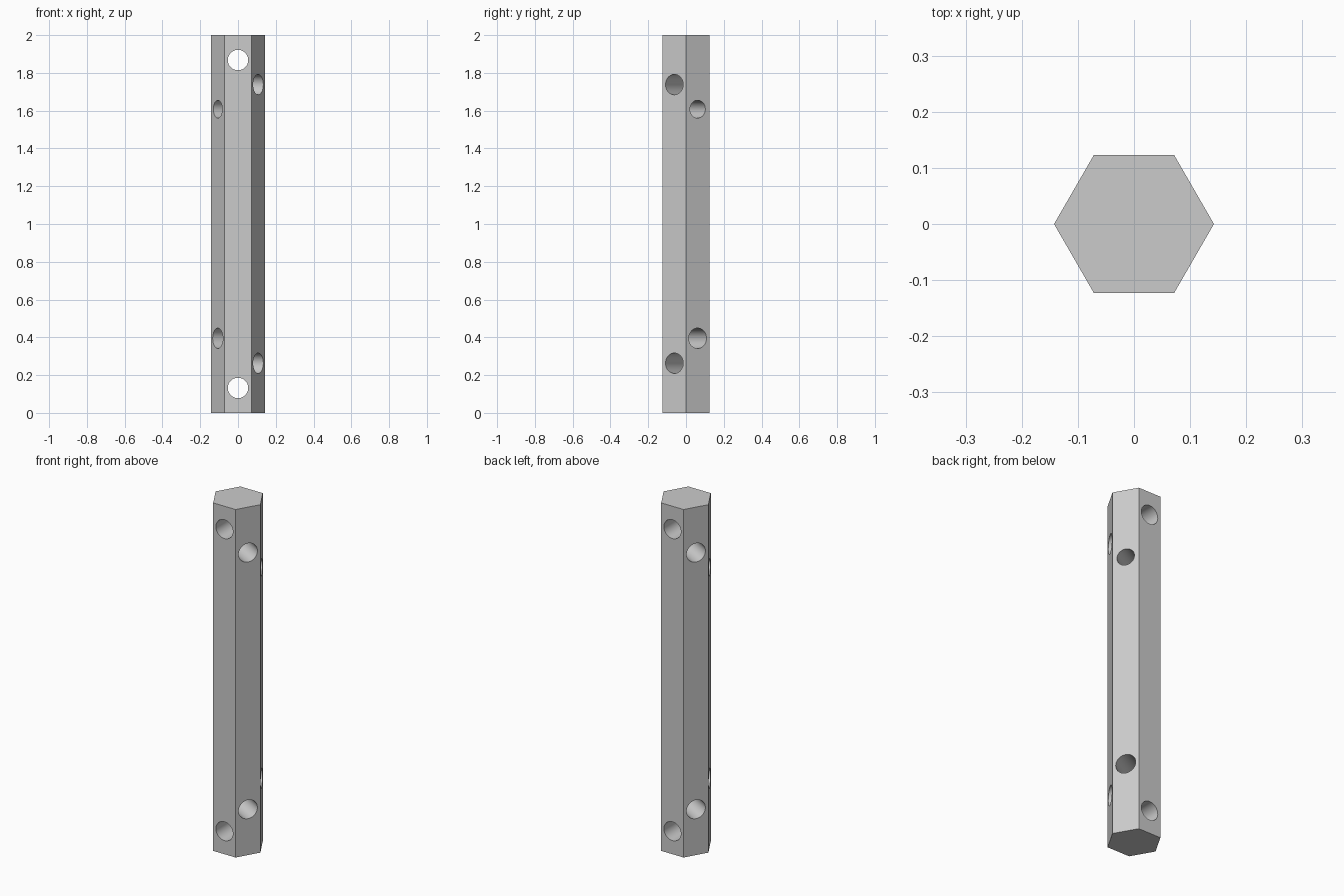
import bpy
import math

cube = bpy.data.objects.get("Cube")
if cube:
    bpy.data.objects.remove(cube, do_unlink=True)

RADIUS, LENGTH = 0.1425, 2.0

# Single grey metal colour
grey = bpy.data.materials.new("grey metal")
grey.use_nodes = True
colour = (0.6, 0.6, 0.6, 1)
grey.diffuse_color = colour
grey.node_tree.nodes["Principled BSDF"].inputs["Base Color"].default_value = colour


def cylinder(name, sides, radius, depth, z, rotation=(0, 0, 0)):
    bpy.ops.mesh.primitive_cylinder_add(
        vertices=sides, radius=radius, depth=depth, location=(0, 0, z), rotation=rotation)
    obj = bpy.context.object
    obj.name = name
    obj.data.materials.append(grey)
    return obj


# Hexagonal bar with flat faces to front and back
bar = cylinder("hexagonal_bar", 6, RADIUS, LENGTH, LENGTH / 2, (0, 0, math.radians(30)))
bpy.ops.object.transform_apply(location=True, rotation=True, scale=True)

# Cross holes: height, direction around the bar in degrees, radius
holes = [
    (1.868, 90, 0.054), (0.132, 90, 0.054),
    (1.738, -30, 0.054), (0.263, -30, 0.054),
    (1.608, 30, 0.047), (0.395, 30, 0.054),
]
for z, angle, radius in holes:
    drill = cylinder("hole_cutter", 48, radius, 0.5, z,
                     (0, math.radians(90), math.radians(angle)))
    cut = bar.modifiers.new("hole", 'BOOLEAN')
    cut.operation = 'DIFFERENCE'
    cut.solver = 'EXACT'
    cut.object = drill
    bpy.context.view_layer.objects.active = bar
    bpy.ops.object.modifier_apply(modifier=cut.name)
    bpy.data.objects.remove(drill, do_unlink=True)

# Smooth hole walls, crisp bar edges
bpy.ops.object.select_all(action='DESELECT')
bar.select_set(True)
bpy.context.view_layer.objects.active = bar
bpy.ops.object.shade_smooth_by_angle(angle=math.radians(30))
